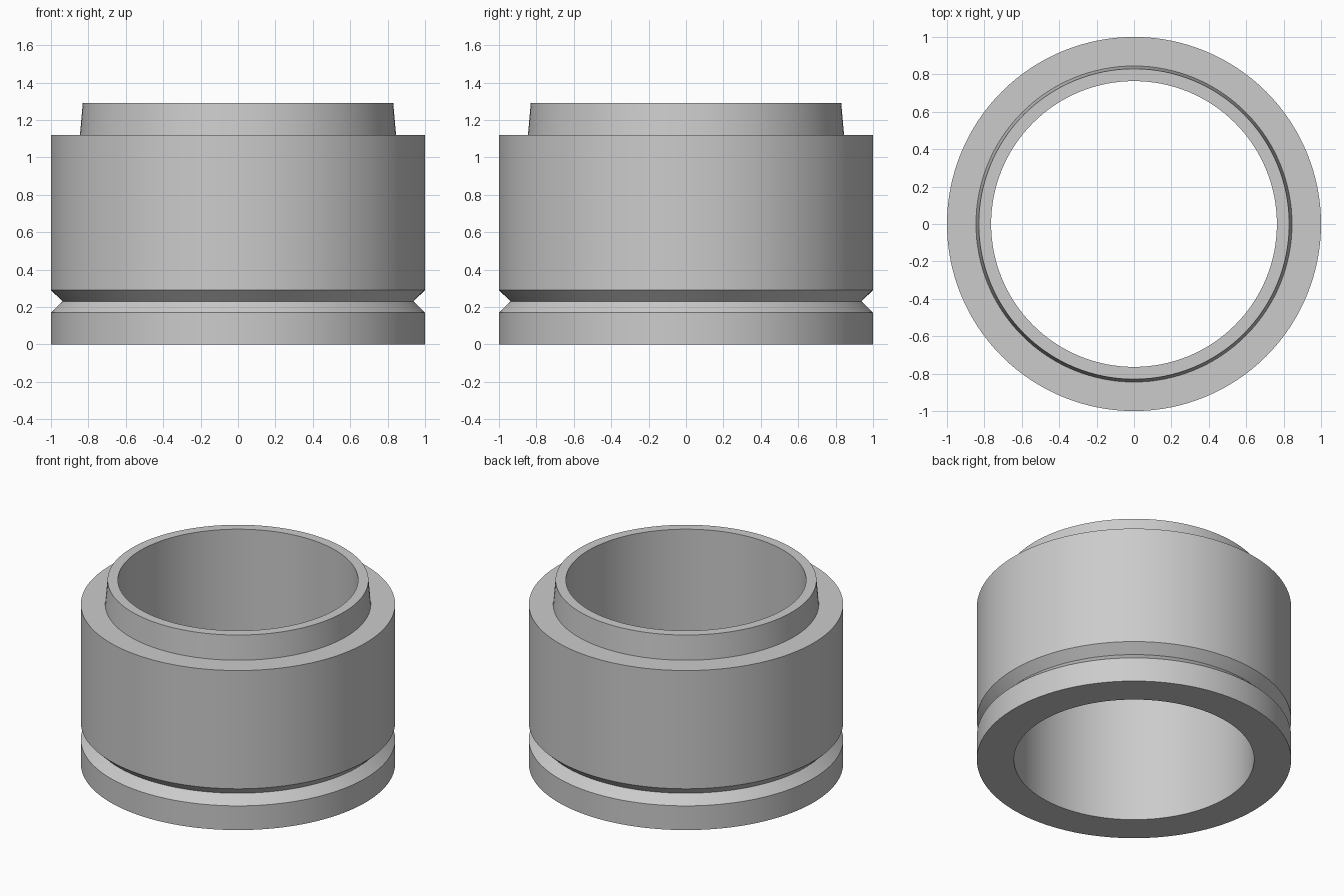
import bpy, bmesh, math

if "Cube" in bpy.data.objects:
    bpy.data.objects.remove(bpy.data.objects["Cube"], do_unlink=True)

SEGMENTS = 128

# Plain grey material
grey = bpy.data.materials.new("light grey")
grey.use_nodes = True
colour = (0.6, 0.6, 0.6, 1.0)
grey.diffuse_color = colour
grey.node_tree.nodes["Principled BSDF"].inputs["Base Color"].default_value = colour


def lathe(name, profile, material):
    """Revolve a closed (radius, z) profile around the z axis."""
    bm = bmesh.new()
    rings = []
    for r, z in profile:
        rings.append([bm.verts.new((r * math.cos(a), r * math.sin(a), z))
                      for a in (2 * math.pi * i / SEGMENTS for i in range(SEGMENTS))])
    for lower, upper in zip(rings, rings[1:] + rings[:1]):
        for i in range(SEGMENTS):
            j = (i + 1) % SEGMENTS
            bm.faces.new((lower[i], lower[j], upper[j], upper[i]))
    bmesh.ops.recalc_face_normals(bm, faces=bm.faces)
    mesh = bpy.data.meshes.new(name)
    bm.to_mesh(mesh)
    bm.free()
    mesh.materials.append(material)
    obj = bpy.data.objects.new(name, mesh)
    bpy.context.collection.objects.link(obj)
    return obj


# Bored sleeve: V groove near the base, flat shoulder, tapered collar
sleeve = lathe("grooved_sleeve", [
    (0.764, 0.0), (1.0, 0.0),
    (1.0, 0.17), (0.938, 0.23), (1.0, 0.29),
    (1.0, 1.12), (0.845, 1.12),
    (0.83, 1.29), (0.764, 1.29),
], grey)

# Smooth walls, crisp edges
bpy.ops.object.select_all(action="DESELECT")
sleeve.select_set(True)
bpy.context.view_layer.objects.active = sleeve
bpy.ops.object.shade_smooth_by_angle(angle=math.radians(30))
